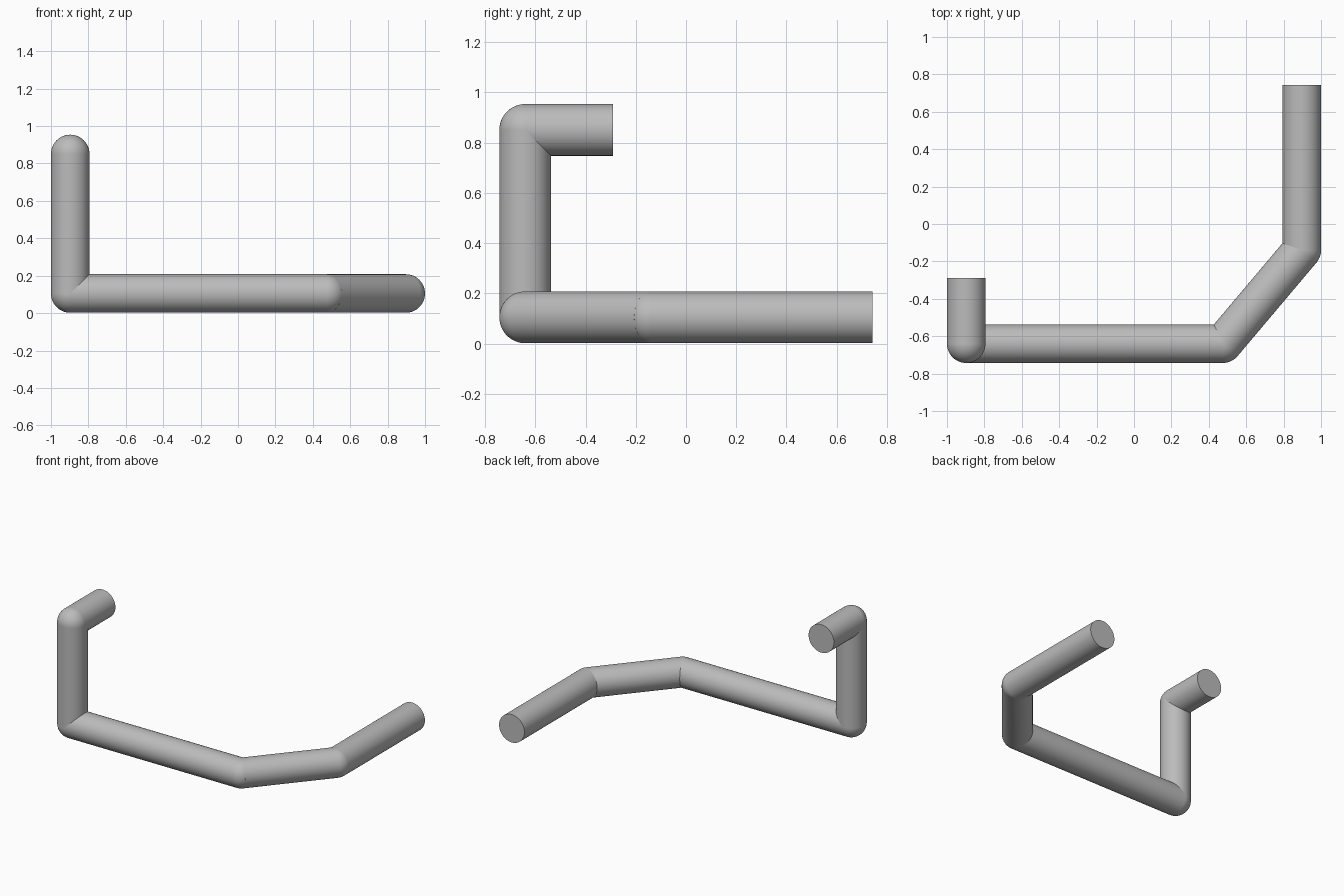
import bpy
import math
from mathutils import Vector

cube = bpy.data.objects.get("Cube")
if cube:
    bpy.data.objects.remove(cube, do_unlink=True)

RADIUS = 0.103
SIDES = 48

grey = bpy.data.materials.new("plain_grey")
grey.use_nodes = True
colour = (0.5, 0.5, 0.5, 1)
grey.diffuse_color = colour
grey.node_tree.nodes["Principled BSDF"].inputs["Base Color"].default_value = colour


def finish(name):
    obj = bpy.context.object
    obj.name = name
    obj.data.materials.append(grey)
    bpy.ops.object.shade_smooth_by_angle(angle=math.radians(40))


def tube(name, start, end):
    """Straight capped tube between two points."""
    axis = end - start
    bpy.ops.mesh.primitive_cylinder_add(
        vertices=SIDES, radius=RADIUS, depth=axis.length,
        location=(start + end) / 2,
        rotation=axis.to_track_quat('Z', 'Y').to_euler())
    finish(name)


def elbow(name, centre):
    """Ball that rounds the outside of a bend."""
    bpy.ops.mesh.primitive_uv_sphere_add(
        segments=SIDES, ring_count=SIDES // 2, radius=RADIUS, location=centre)
    finish(name)


# Centre line of the pipe, from the raised end to the low end
path = [Vector(p) for p in (
    (-0.897, -0.29, 0.851),
    (-0.897, -0.64, 0.851),
    (-0.897, -0.64, 0.105),
    (0.475, -0.64, 0.105),
    (0.897, -0.14, 0.105),
    (0.897, 0.743, 0.105),
)]
tubes = ["upper_end_tube", "upright_tube", "front_tube", "slanted_tube", "side_tube"]
elbows = ["top_elbow", "bottom_elbow", "front_elbow", "side_elbow"]

for name, start, end in zip(tubes, path, path[1:]):
    tube(name, start, end)
for name, centre in zip(elbows, path[1:-1]):
    elbow(name, centre)
